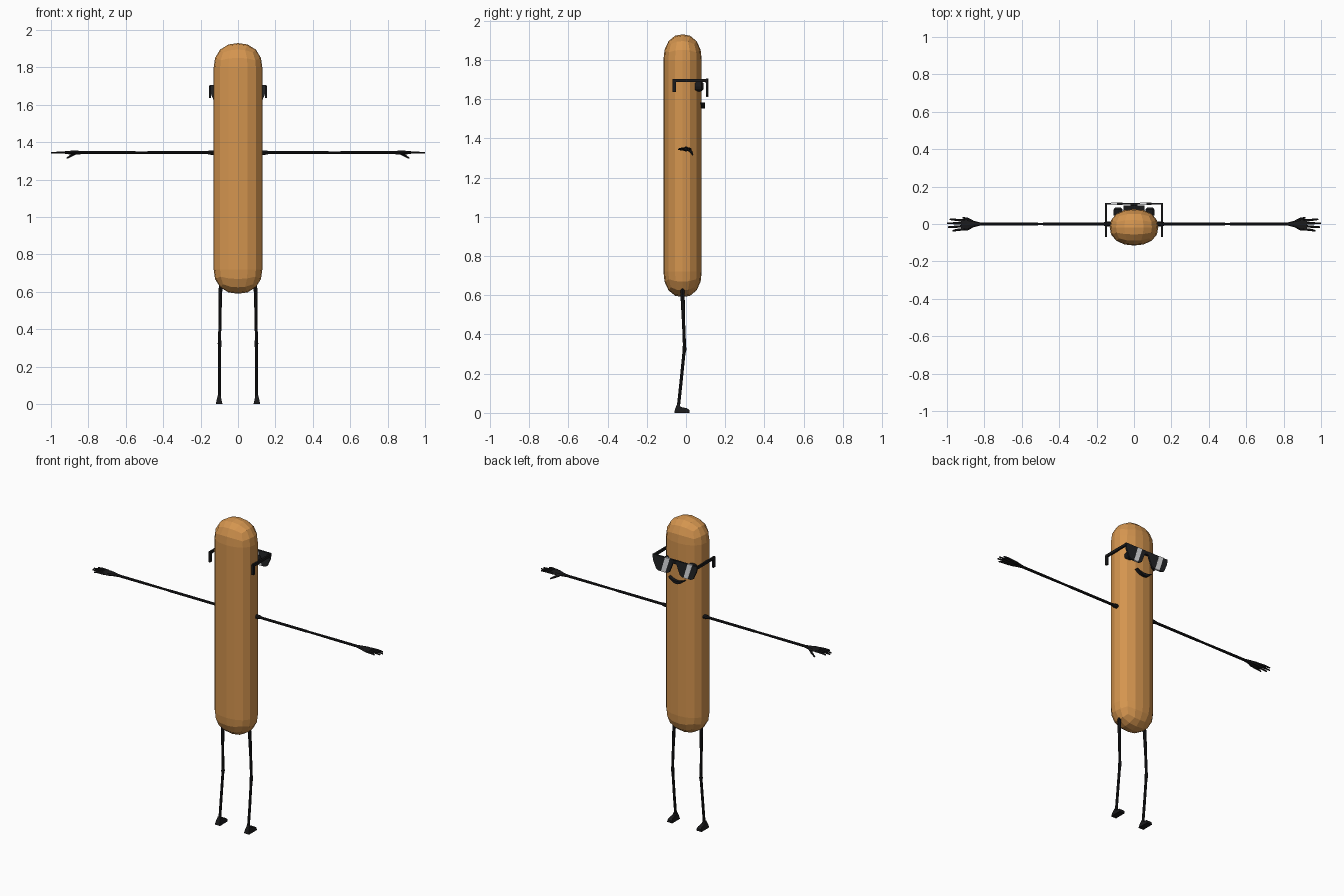
import bpy, bmesh, math
from mathutils import Vector

if "Cube" in bpy.data.objects:
    bpy.data.objects.remove(bpy.data.objects["Cube"])


def material(name, rgb):
    m = bpy.data.materials.new(name)
    m.diffuse_color = (*rgb, 1)
    m.use_nodes = True
    m.node_tree.nodes["Principled BSDF"].inputs["Base Color"].default_value = m.diffuse_color
    return m


SAUSAGE = material("sausage_brown", (0.66, 0.30, 0.078))
BLACK = material("black", (0.010, 0.010, 0.011))
GLASS = material("dark_glass", (0.016, 0.017, 0.019))
SHINE = material("pale_shine", (0.75, 0.76, 0.78))


def finish(bm, name, mat):
    bmesh.ops.recalc_face_normals(bm, faces=bm.faces)
    me = bpy.data.meshes.new(name)
    bm.to_mesh(me)
    bm.free()
    me.materials.append(mat)
    ob = bpy.data.objects.new(name, me)
    bpy.context.collection.objects.link(ob)
    return ob


def tube(name, mat, path, sides=8):
    """Closed tube; path entries are (point, side radius, upright radius)."""
    bm = bmesh.new()
    pts = [Vector(p[0]) for p in path]
    rings = []
    for i, (_, ra, rb) in enumerate(path):
        d = (pts[min(i + 1, len(pts) - 1)] - pts[max(i - 1, 0)]).normalized()
        ref = Vector((0, 1, 0)) if abs(d.z) > 0.8 else Vector((0, 0, 1))
        a = d.cross(ref).normalized()
        b = a.cross(d)
        rings.append([bm.verts.new(pts[i] + a * ra * math.cos(t) + b * rb * math.sin(t))
                      for t in (2 * math.pi * k / sides for k in range(sides))])
    for r, q in zip(rings, rings[1:]):
        for k in range(sides):
            n = (k + 1) % sides
            bm.faces.new((r[k], r[n], q[n], q[k]))
    bm.faces.new(rings[0])
    bm.faces.new(rings[-1])
    return finish(bm, name, mat)


def plate(name, mat, outline, y0, y1):
    """Extrude an x-z outline from y0 to y1."""
    bm = bmesh.new()
    f = bm.faces.new([bm.verts.new((x, y0, z)) for x, z in outline])
    ext = bmesh.ops.extrude_face_region(bm, geom=[f])
    for v in ext["geom"]:
        if isinstance(v, bmesh.types.BMVert):
            v.co.y = y1
    return finish(bm, name, mat)


def box(name, mat, lo, hi):
    return plate(name, mat, [(lo[0], lo[2]), (hi[0], lo[2]), (hi[0], hi[2]), (lo[0], hi[2])],
                 lo[1], hi[1])


# Body: a faceted rounded cap, walls pulled to the middle, mirrored below
bm = bmesh.new()
bmesh.ops.create_cube(bm, size=2)
bmesh.ops.subdivide_edges(bm, edges=bm.edges[:], cuts=3, use_grid_fill=True)
bmesh.ops.delete(bm, geom=[v for v in bm.verts if v.co.z < -0.01], context='VERTS')
for v in bm.verts:
    c = Vector([math.tan(a * math.pi / 4) for a in v.co])
    c /= sum(abs(a) ** 2.25 for a in c) ** (1 / 2.25)
    v.co = (c.x * 0.13, c.y * 0.0975, c.z * 0.13 + 0.54)
rim = [e for e in bm.edges if e.is_boundary]
for g in bmesh.ops.extrude_edge_only(bm, edges=rim)["geom"]:
    if isinstance(g, bmesh.types.BMVert):
        g.co.z = 0
body = finish(bm, "body", SAUSAGE)
body.location = (0, -0.0175, 1.26)
mirror = body.modifiers.new("mirror", 'MIRROR')
mirror.use_axis = (False, False, True)

for s, side in ((1, "right"), (-1, "left")):
    # Arm with a shoulder knob, slim elbow and flattened palm
    z = 1.345
    tube(side + "_arm", BLACK, [
        ((s * 0.10, 0, z), .013, .013), ((s * 0.145, 0, z), .013, .012),
        ((s * 0.165, 0, z), .008, .008), ((s * 0.47, 0, z), .008, .008),
        ((s * 0.49, 0, z), .0065, .0065), ((s * 0.68, 0, z), .008, .008),
        ((s * 0.83, 0, z), .008, .008)])
    tube(side + "_palm", BLACK, [
        ((s * 0.82, 0, z), .008, .008), ((s * 0.86, 0, z), .018, .010),
        ((s * 0.89, -.003, z), .031, .010), ((s * 0.925, -.005, z), .029, .008)])
    # Four fingers and a drooping thumb
    for i, tip in enumerate((0.985, 1.0, 0.995, 0.97)):
        y = 0.020 - i * 0.0165
        tube(f"{side}_finger_{i + 1}", BLACK, [
            ((s * 0.905, y * .9, z), .007, .007), ((s * 0.95, y * 1.1, z + .001), .006, .006),
            ((s * tip, y * 1.25, z - .002), .004, .004)], 6)
    tube(side + "_thumb", BLACK, [
        ((s * 0.865, .012, z - .002), .009, .007), ((s * 0.89, .027, z - .015), .007, .007),
        ((s * 0.915, .034, z - .030), .004, .004)], 6)

    # Leg with a slightly bent knee
    tube(side + "_leg", BLACK, [
        ((s * 0.09, -.018, .645), .010, .010), ((s * 0.094, -.018, .61), .010, .011),
        ((s * 0.097, -.012, .45), .008, .008), ((s * 0.098, -.008, .345), .008, .008),
        ((s * 0.098, -.008, .325), .0105, .0105), ((s * 0.098, -.011, .30), .008, .008),
        ((s * 0.099, -.026, .15), .008, .008), ((s * 0.099, -.039, .03), .008, .008)])
    # Shoe: side profile wedge narrowing at the top
    bm = bmesh.new()
    profile = [(-.060, 0), (.017, 0), (.017, .014), (.005, .024), (-.027, .030),
               (-.034, .046), (-.045, .046), (-.055, .022)]
    loops = [[bm.verts.new((s * 0.101 + e * (.018 - .22 * h), y, h)) for y, h in profile]
             for e in (-1, 1)]
    for lp in loops:
        bm.faces.new(lp)
    for k in range(len(profile)):
        n = (k + 1) % len(profile)
        bm.faces.new((loops[0][k], loops[0][n], loops[1][n], loops[1][k]))
    finish(bm, side + "_shoe", BLACK)

    # Sunglass lens, slanted shine stripe, temple and ear hook
    plate(side + "_lens", GLASS, [(s * x, h) for x, h in (
        (.006, 1.705), (.153, 1.705), (.150, 1.670), (.128, 1.620), (.112, 1.612),
        (.052, 1.612), (.036, 1.622), (.018, 1.668))], .103, .113)
    cx = s * 0.078
    plate(side + "_lens_shine", SHINE, [
        (cx - .045, 1.7055), (cx - .012, 1.7055), (cx + .016, 1.6115), (cx - .014, 1.6115)],
        .1025, .1140)
    a, b = sorted((s * 0.144, s * 0.155))
    box(side + "_temple", BLACK, (a, -.068, 1.686), (b, .112, 1.702))
    plate_hook = box(side + "_ear_hook", BLACK, (a, -.070, 1.636), (b, -.052, 1.700))

    # Oval eye behind the lens
    tube(side + "_eye", BLACK, [
        ((s * 0.085, .045, 1.665), .024, .026), ((s * 0.085, .078, 1.665), .024, .026),
        ((s * 0.085, .088, 1.665), .015, .017)], 12)

# Bridge of the sunglasses
box("glasses_bridge", BLACK, (-.02, .100, 1.682), (.02, .113, 1.703))

# Smile: a crescent
steps = [-1 + k / 5 for k in range(11)]
crescent = [(.055 * t, 1.551 + .031 * t * t) for t in steps]
crescent += [(.055 * t, 1.568 + .016 * t * t) for t in reversed(steps[1:-1])]
plate("smile", BLACK, crescent, .060, .098)
